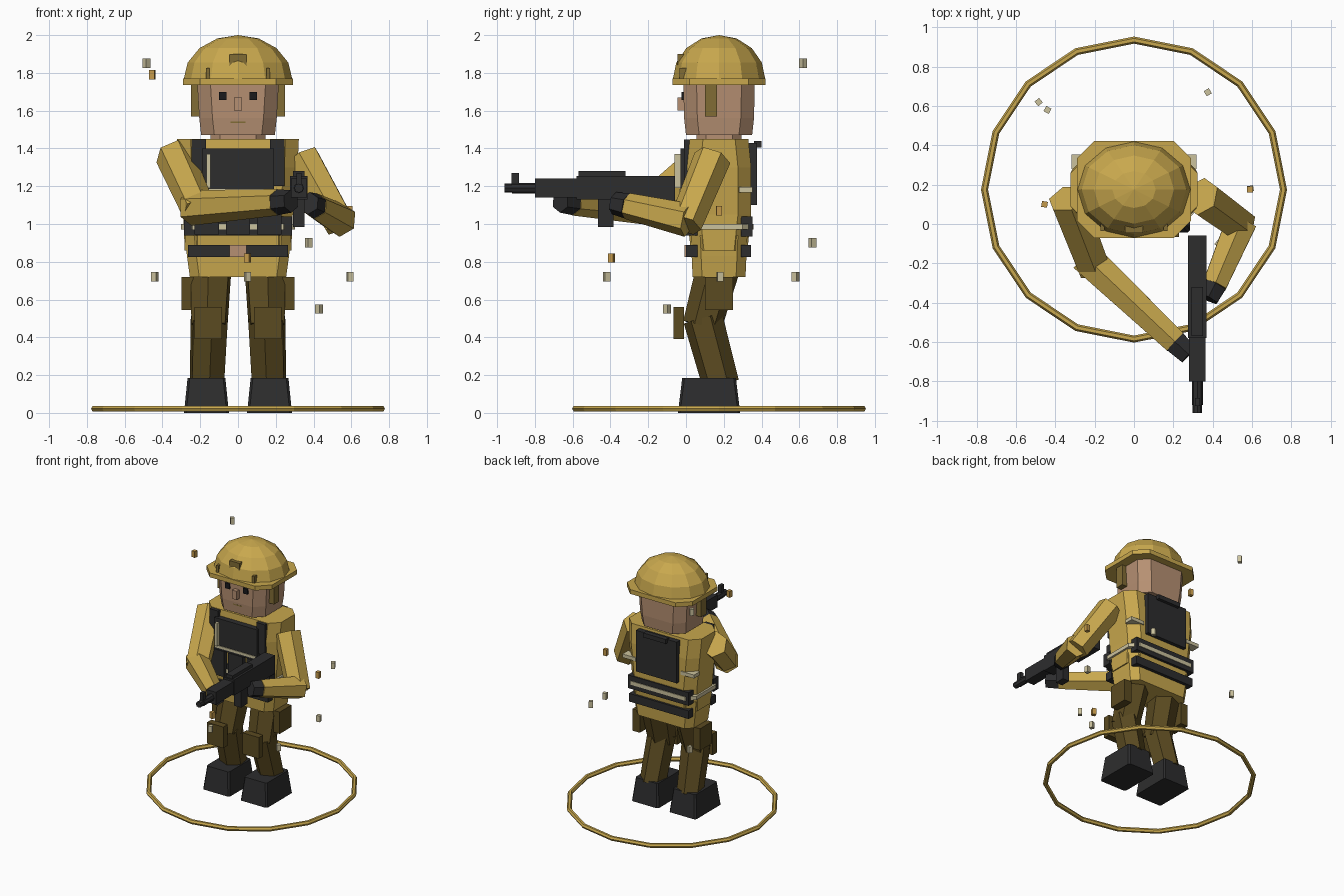
import bpy, bmesh, math
from mathutils import Vector, Matrix

if "Cube" in bpy.data.objects:
    bpy.data.objects.remove(bpy.data.objects["Cube"])


def material(name, r, g, b):
    m = bpy.data.materials.new(name)
    m.use_nodes = True
    m.diffuse_color = (r, g, b, 1)
    m.node_tree.nodes["Principled BSDF"].inputs["Base Color"].default_value = (r, g, b, 1)
    return m


SAND = material("sand cloth", 0.58, 0.39, 0.075)
OLIVE = material("dark olive cloth", 0.105, 0.07, 0.015)
BLACK = material("black gear", 0.026, 0.026, 0.027)
SKIN = material("skin", 0.47, 0.28, 0.17)
CREAM = material("cream webbing", 0.6, 0.54, 0.34)
BRONZE = material("dark sand", 0.22, 0.15, 0.035)
AMBER = material("amber", 0.55, 0.32, 0.07)
EYE = material("eye black", 0.01, 0.01, 0.012)
CY = 0.175  # depth of the body's centre line


def finish(name, bm, mat):
    bmesh.ops.recalc_face_normals(bm, faces=bm.faces)
    me = bpy.data.meshes.new(name)
    bm.to_mesh(me)
    bm.free()
    me.materials.append(mat)
    ob = bpy.data.objects.new(name, me)
    bpy.context.collection.objects.link(ob)
    return ob


def box(name, mat, xs, ys, zs, turn=0):
    """Box between pairs of limits, optionally turned about its vertical axis."""
    bm = bmesh.new()
    bmesh.ops.create_cube(bm, size=1)
    lim = (xs, ys, zs)
    size = [abs(b - a) for a, b in lim]
    mid = Vector([(a + b) / 2 for a, b in lim])
    bm.transform(Matrix.Translation(mid) @ Matrix.Rotation(turn, 4, 'Z')
                 @ Matrix.Diagonal((*size, 1)))
    return finish(name, bm, mat)


def stack(name, mat, levels, cut=0.07, cx=0, cy=CY):
    """Loft of bevelled rectangles given as (height, half width, half depth)."""
    bm = bmesh.new()
    rings = []
    for z, hx, hy in levels:
        pts = [(hx, cut - hy), (hx, hy - cut), (hx - cut, hy), (cut - hx, hy),
               (-hx, hy - cut), (-hx, cut - hy), (cut - hx, -hy), (hx - cut, -hy)]
        rings.append([bm.verts.new((cx + x, cy + y, z)) for x, y in pts])
    for low, high in zip(rings, rings[1:]):
        for i in range(8):
            j = (i + 1) % 8
            bm.faces.new((low[i], low[j], high[j], high[i]))
    bm.faces.new(rings[0])
    bm.faces.new(rings[-1])
    return finish(name, bm, mat)


def limb(name, mat, a, b, r1, r2, sides=6):
    a, b = Vector(a), Vector(b)
    bm = bmesh.new()
    bmesh.ops.create_cone(bm, cap_ends=True, segments=sides, radius1=r1,
                          radius2=r2, depth=(b - a).length)
    rot = (b - a).to_track_quat('Z', 'Y').to_matrix().to_4x4()
    bm.transform(Matrix.Translation((a + b) / 2) @ rot)
    return finish(name, bm, mat)


# Ground ring
bpy.ops.mesh.primitive_torus_add(location=(0, CY, 0.022), major_segments=16, minor_segments=6,
                                 major_radius=0.76, minor_radius=0.018)
bpy.context.object.name = "ground_ring"
bpy.context.object.data.materials.append(SAND)

# Legs, boots, knee pads and thigh pouches
for s, side in ((1, "left"), (-1, "right")):
    knee, hip = (s * 0.152, 0.09, 0.5), (s * 0.14, 0.185, 0.82)
    limb(side + "_shin", OLIVE, (s * 0.165, 0.185, 0.15), knee, 0.098, 0.106)
    limb(side + "_thigh", OLIVE, (s * 0.152, 0.085, 0.46), hip, 0.104, 0.118)
    stack(side + "_boot", BLACK, [(0, 0.119, 0.165), (0.185, 0.1, 0.142)],
          cut=0.012, cx=s * 0.167, cy=0.122)
    box(side + "_knee_pad", OLIVE, (s * 0.085, s * 0.23), (-0.065, -0.01), (0.39, 0.56))
    box(side + "_thigh_pouch", OLIVE, (s * 0.235, s * 0.3), (0.1, 0.25), (0.545, 0.72))

# Jacket
stack("jacket_skirt", SAND, [(0.72, 0.255, 0.14), (0.83, 0.27, 0.145), (0.94, 0.282, 0.15)], 0.05)
stack("jacket_body", SAND, [(0.86, 0.282, 0.15), (1.05, 0.29, 0.17), (1.3, 0.315, 0.17),
                            (1.45, 0.322, 0.155)])

# Belt and lower vest plates, front and back
for name, ys, zs, hx in (("belt_front", (0.0, 0.06), (0.825, 0.89), 0.265),
                         ("belt_back", (0.29, 0.345), (0.825, 0.89), 0.265),
                         ("vest_band_front", (-0.005, 0.06), (0.94, 1.04), 0.285),
                         ("vest_band_back", (0.29, 0.353), (0.935, 1.04), 0.27)):
    box(name, BLACK, (-hx, hx), ys, zs)
box("belt_buckle", SKIN, (-0.045, 0.045), (-0.008, 0.01), (0.825, 0.89))
stack("webbing_band", CREAM, [(0.97, 0.302, 0.183), (1.0, 0.302, 0.183)], 0.06)
for i, (a, b) in enumerate(((-0.23, -0.1), (-0.063, 0.063), (0.1, 0.23))):
    box("vest_pouch_%d" % i, BLACK, (a, b), (-0.035, 0.03), (0.945, 1.15))

# Chest and back panels
box("chest_panel", BLACK, (-0.19, 0.19), (-0.03, 0.03), (1.15, 1.4))
box("chest_webbing", CREAM, (-0.18, 0.18), (-0.035, 0), (1.165, 1.185))
box("chest_strip", CREAM, (-0.168, -0.145), (-0.06, -0.03), (1.19, 1.37))
box("back_panel", BLACK, (-0.18, 0.18), (0.33, 0.375), (1.1, 1.43))
box("back_panel_flap", BLACK, (-0.1, 0.1), (0.36, 0.4), (1.405, 1.44))
for s, side in ((1, "left"), (-1, "right")):
    box(side + "_shoulder_strap", BLACK, (s * 0.17, s * 0.245), (-0.01, 0.06), (1.2, 1.447))
    box(side + "_back_strap", CREAM, (s * 0.2, s * 0.318), (0.28, 0.353), (1.167, 1.195))

# Neck, head and face
stack("neck", SKIN, [(1.42, 0.145, 0.12), (1.49, 0.145, 0.12)], 0.05)
stack("head", SKIN, [(1.47, 0.195, 0.175), (1.56, 0.205, 0.185), (1.78, 0.218, 0.19)], 0.07)
box("nose", SKIN, (-0.02, 0.02), (-0.045, 0.01), (1.6, 1.67))
box("mouth", BRONZE, (-0.04, 0.04), (-0.009, 0), (1.535, 1.543))
for s, side in ((1, "left"), (-1, "right")):
    box(side + "_eye", EYE, (s * 0.06, s * 0.1), (-0.025, 0), (1.657, 1.7))
    box(side + "_ear_guard", BRONZE, (s * 0.2, s * 0.25), (0.1, 0.165), (1.57, 1.745))
    box(side + "_helmet_clip", BRONZE, (s * 0.15, s * 0.17), (-0.035, 0.02), (1.77, 1.825))

# Helmet: bevelled brim and faceted dome
stack("helmet_brim", SAND, [(1.735, 0.291, 0.247), (1.77, 0.291, 0.247)], 0.09)
bm = bmesh.new()
bmesh.ops.create_uvsphere(bm, u_segments=12, v_segments=8, radius=1)
bmesh.ops.bisect_plane(bm, geom=bm.verts[:] + bm.edges[:] + bm.faces[:], plane_co=(0, 0, 0),
                       plane_no=(0, 0, 1), clear_inner=True)
bm.transform(Matrix.Translation((0, CY, 1.765)) @ Matrix.Diagonal((0.288, 0.245, 0.235, 1)))
finish("helmet_dome", bm, SAND)
box("helmet_mount", BRONZE, (-0.045, 0.045), (-0.045, 0.03), (1.815, 1.9))

# Arms reaching for the rifle
r_elbow, r_wrist = (-0.215, -0.2, 1.085), (0.21, -0.6, 1.115)
limb("right_upper_arm", SAND, (-0.34, 0.13, 1.365), (-0.205, -0.22, 1.07), 0.1, 0.092)
limb("right_forearm", SAND, (-0.25, -0.165, 1.085), r_wrist, 0.094, 0.07)
limb("right_glove", BLACK, r_wrist, (0.28, -0.665, 1.12), 0.068, 0.06)
l_wrist = (0.41, -0.31, 1.095)
limb("left_upper_arm", SAND, (0.34, 0.14, 1.35), (0.54, -0.005, 0.995), 0.1, 0.09)
limb("left_forearm", SAND, (0.545, 0.01, 1.02), l_wrist, 0.09, 0.07)
limb("left_glove", BLACK, l_wrist, (0.375, -0.38, 1.11), 0.068, 0.06)

# Rifle
GX = 0.322
for name, half, ys, zs in (("rifle_receiver", 0.047, (-0.58, -0.3), (1.13, 1.255)),
                           ("rifle_stock", 0.047, (-0.3, -0.058), (1.11, 1.255)),
                           ("rifle_top_cover", 0.03, (-0.57, -0.32), (1.25, 1.28)),
                           ("rifle_handguard", 0.042, (-0.8, -0.57), (1.14, 1.24)),
                           ("rifle_front_sight", 0.013, (-0.925, -0.885), (1.2, 1.27)),
                           ("rifle_magazine", 0.03, (-0.465, -0.385), (0.985, 1.14))):
    box(name, BLACK, (GX - half, GX + half), ys, zs)
limb("rifle_barrel", BLACK, (GX, -0.92, 1.19), (GX, -0.78, 1.19), 0.028, 0.028, 8)
limb("rifle_muzzle", BLACK, (GX, -0.96, 1.19), (GX, -0.86, 1.19), 0.024, 0.024, 8)

# Floating flecks
flecks = [(-0.485, 0.62, 1.85, CREAM), (-0.455, 0.1, 1.79, AMBER), (0.375, 0.67, 0.9, CREAM),
          (0.05, -0.395, 0.82, AMBER), (0.05, -0.42, 0.72, CREAM), (-0.44, 0.58, 0.72, CREAM),
          (0.593, 0.18, 0.72, CREAM), (0.43, -0.1, 0.55, CREAM), (0.59, 0.175, 1.07, AMBER)]
for i, (x, y, z, mat) in enumerate(flecks):
    box("fleck_%d" % i, mat, (x - 0.015, x + 0.015), (y - 0.015, y + 0.015),
        (z - 0.025, z + 0.025), turn=i * 0.7 + 0.7)
